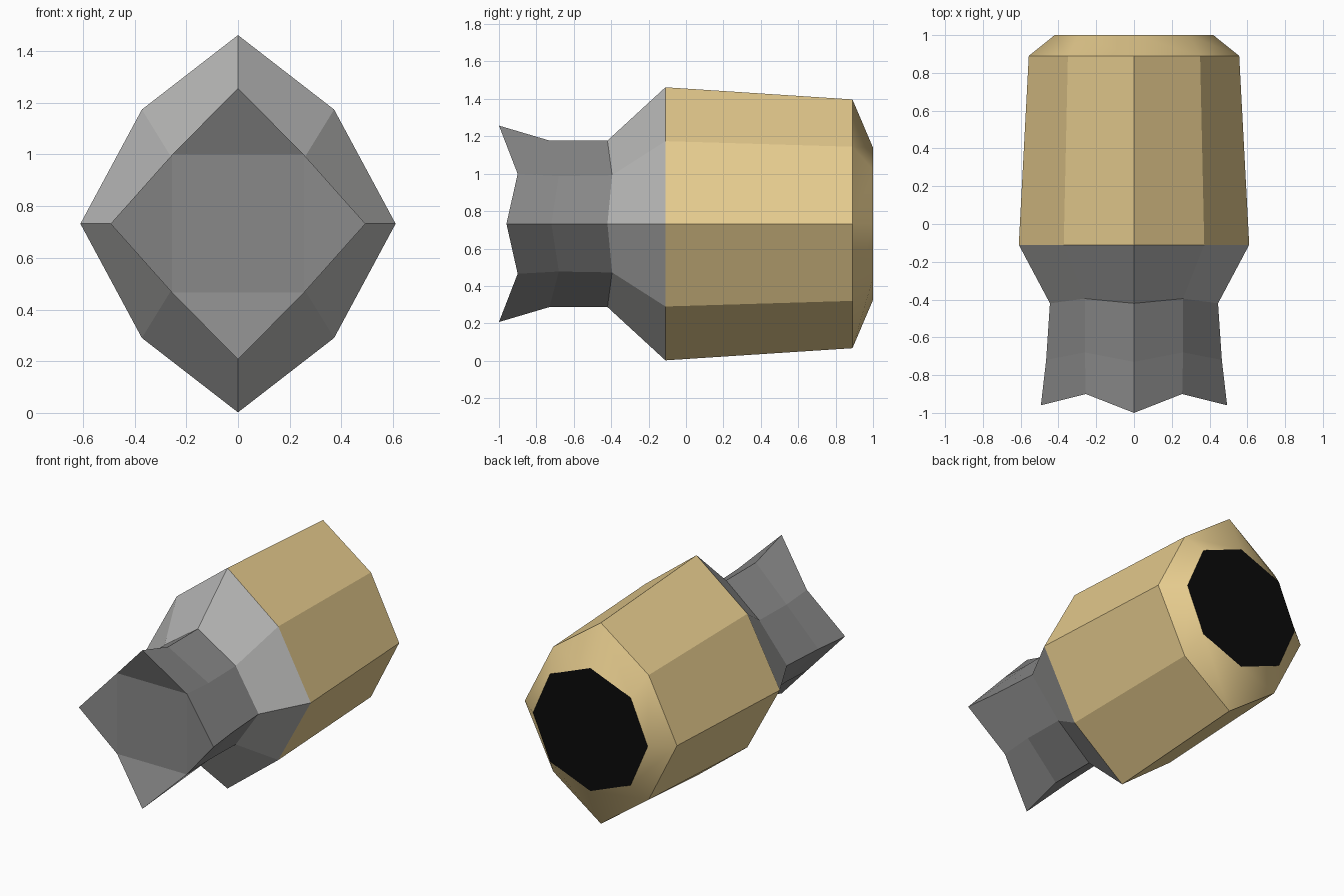
import bpy, bmesh

if "Cube" in bpy.data.objects:
    bpy.data.objects.remove(bpy.data.objects["Cube"])

CZ = 0.732  # height of the long axis


def material(name, rgb):
    m = bpy.data.materials.new(name)
    m.diffuse_color = (*rgb, 1)
    m.use_nodes = True
    m.node_tree.nodes["Principled BSDF"].inputs["Base Color"].default_value = m.diffuse_color
    return m


tan = material("tan", (0.79, 0.60, 0.27))
light_grey = material("light grey", (0.456, 0.456, 0.45))
dark_grey = material("dark grey", (0.25, 0.25, 0.25))
black = material("black", (0.003, 0.003, 0.003))


def ring(side, top, dx, dz, y, y_side=None, y_diag=None):
    """Eight-point ring: side and top radii, diagonal corner, y per corner kind."""
    ys = y if y_side is None else y_side
    yd = y if y_diag is None else y_diag
    return [(side, ys, CZ), (dx, yd, CZ + dz), (0, y, CZ + top), (-dx, yd, CZ + dz),
            (-side, ys, CZ), (-dx, yd, CZ - dz), (0, y, CZ - top), (dx, yd, CZ - dz)]


def loft(name, rings, mat, cap=None, smooth_bands=()):
    """Skin rings running from front to back; cap may add a faceted front."""
    bm = bmesh.new()
    loops = [[bm.verts.new(p) for p in r] for r in rings]
    for b, (a, c) in enumerate(zip(loops, loops[1:])):
        for i in range(8):
            j = (i + 1) % 8
            f = bm.faces.new((a[i], a[j], c[j], c[i]))
            f.smooth = b in smooth_bands
    if cap == "star":
        # recessed middle with four triangular flaps
        v = loops[0]
        bm.faces.new([v[i] for i in (1, 3, 5, 7)])
        for i in (0, 2, 4, 6):
            bm.faces.new((v[i - 1], v[i], v[(i + 1) % 8]))
    bmesh.ops.recalc_face_normals(bm, faces=bm.faces)
    # open tubes: make sure the normals point away from the axis
    bm.faces.ensure_lookup_table()
    f = bm.faces[0]
    c = f.calc_center_median()
    if f.normal.x * c.x + f.normal.z * (c.z - CZ) < 0:
        bmesh.ops.reverse_faces(bm, faces=bm.faces)
    me = bpy.data.meshes.new(name)
    bm.to_mesh(me)
    bm.free()
    me.materials.append(mat)
    ob = bpy.data.objects.new(name, me)
    bpy.context.collection.objects.link(ob)
    return ob


shoulder = ring(0.61, 0.73, 0.372, 0.442, -0.11)
neck_back = ring(0.445, 0.445, 0.26, 0.26, -0.42, -0.42, -0.395)
neck_mid = ring(0.465, 0.445, 0.26, 0.255, -0.73, -0.72, -0.68)
neck_front = ring(0.493, 0.525, 0.255, 0.267, -1.0, -0.96, -0.90)
body_back = ring(0.557, 0.665, 0.35, 0.412, 0.89)
rim = ring(0.42, 0.407, 0.295, 0.29, 1.0)

# tan body with softly shaded chamfer
loft("body", [shoulder, body_back, rim], tan, smooth_bands=(1,))

# light grey tapering collar
loft("collar", [neck_back, shoulder], light_grey)

# dark grey flared nozzle with star-shaped mouth
loft("nozzle", [neck_front, neck_mid, neck_back], dark_grey, cap="star")

# black rear opening
me = bpy.data.meshes.new("rear_opening")
me.from_pydata(rim, [], [tuple(range(8))])
me.materials.append(black)
rear = bpy.data.objects.new("rear_opening", me)
bpy.context.collection.objects.link(rear)
if me.polygons[0].normal.y < 0:
    me.flip_normals()
